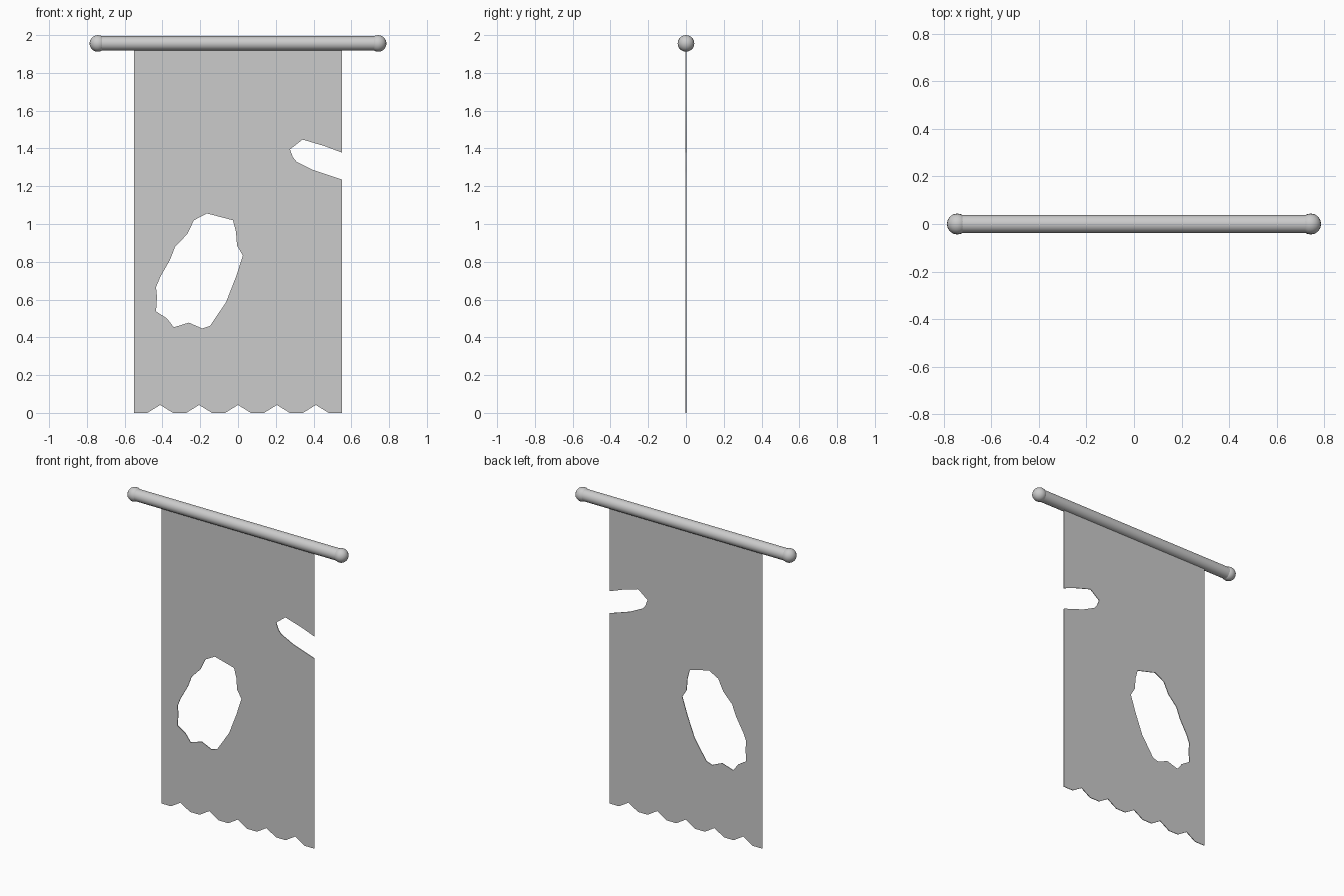
import bpy, math

if "Cube" in bpy.data.objects:
    bpy.data.objects.remove(bpy.data.objects["Cube"])

ROD_Z = 1.956
HALF_W = 0.55


def smooth(obj):
    bpy.ops.object.select_all(action='DESELECT')
    obj.select_set(True)
    bpy.context.view_layer.objects.active = obj
    bpy.ops.object.shade_smooth_by_angle(angle=math.radians(40))


# Cloth outline: notched hem, torn right edge, straight top
outline = [(-HALF_W, 0.0)]
for i in range(-2, 3):
    x = i * 0.206
    outline += [(x - 0.068, 0.0), (x, 0.042), (x + 0.068, 0.0)]
outline.append((HALF_W, 0.0))
outline += [(0.55, 1.235), (0.40, 1.285), (0.31, 1.33), (0.29, 1.355),
            (0.275, 1.395), (0.342, 1.447), (0.46, 1.412), (0.55, 1.378)]
outline += [(HALF_W, 1.94), (-HALF_W, 1.94)]

# Ragged hole in the cloth
hole = [(-0.165, 1.056), (-0.027, 1.02), (-0.011, 0.96), (-0.005, 0.885),
        (0.026, 0.833), (-0.011, 0.72), (-0.063, 0.587), (-0.148, 0.46),
        (-0.19, 0.447), (-0.26, 0.478), (-0.34, 0.453), (-0.376, 0.50),
        (-0.434, 0.537), (-0.429, 0.615), (-0.434, 0.665), (-0.413, 0.717),
        (-0.36, 0.81), (-0.333, 0.88), (-0.27, 0.945), (-0.233, 1.02)]

curve = bpy.data.curves.new("banner_cloth", 'CURVE')
curve.dimensions = '2D'
curve.fill_mode = 'BOTH'
curve.extrude = 0.002
for points in (outline, hole):
    spline = curve.splines.new('POLY')
    spline.points.add(len(points) - 1)
    for p, (x, z) in zip(spline.points, points):
        p.co = (x, z, 0, 1)
    spline.use_cyclic_u = True
cloth = bpy.data.objects.new("banner_cloth", curve)
cloth.rotation_euler = (math.pi / 2, 0, 0)
bpy.context.collection.objects.link(cloth)
bpy.context.view_layer.objects.active = cloth
cloth.select_set(True)
bpy.ops.object.convert(target='MESH')

# Hanging rod
bpy.ops.mesh.primitive_cylinder_add(vertices=16, radius=0.038, depth=1.46,
                                    location=(0, 0, ROD_Z),
                                    rotation=(0, math.pi / 2, 0))
rod = bpy.context.object
rod.name = "hanging_rod"
smooth(rod)

# Ball finials at both ends
for side, sx in (("left", -1), ("right", 1)):
    bpy.ops.mesh.primitive_uv_sphere_add(segments=16, ring_count=10, radius=0.044,
                                         location=(sx * 0.742, 0, ROD_Z))
    ball = bpy.context.object
    ball.name = "rod_finial_" + side
    smooth(ball)
